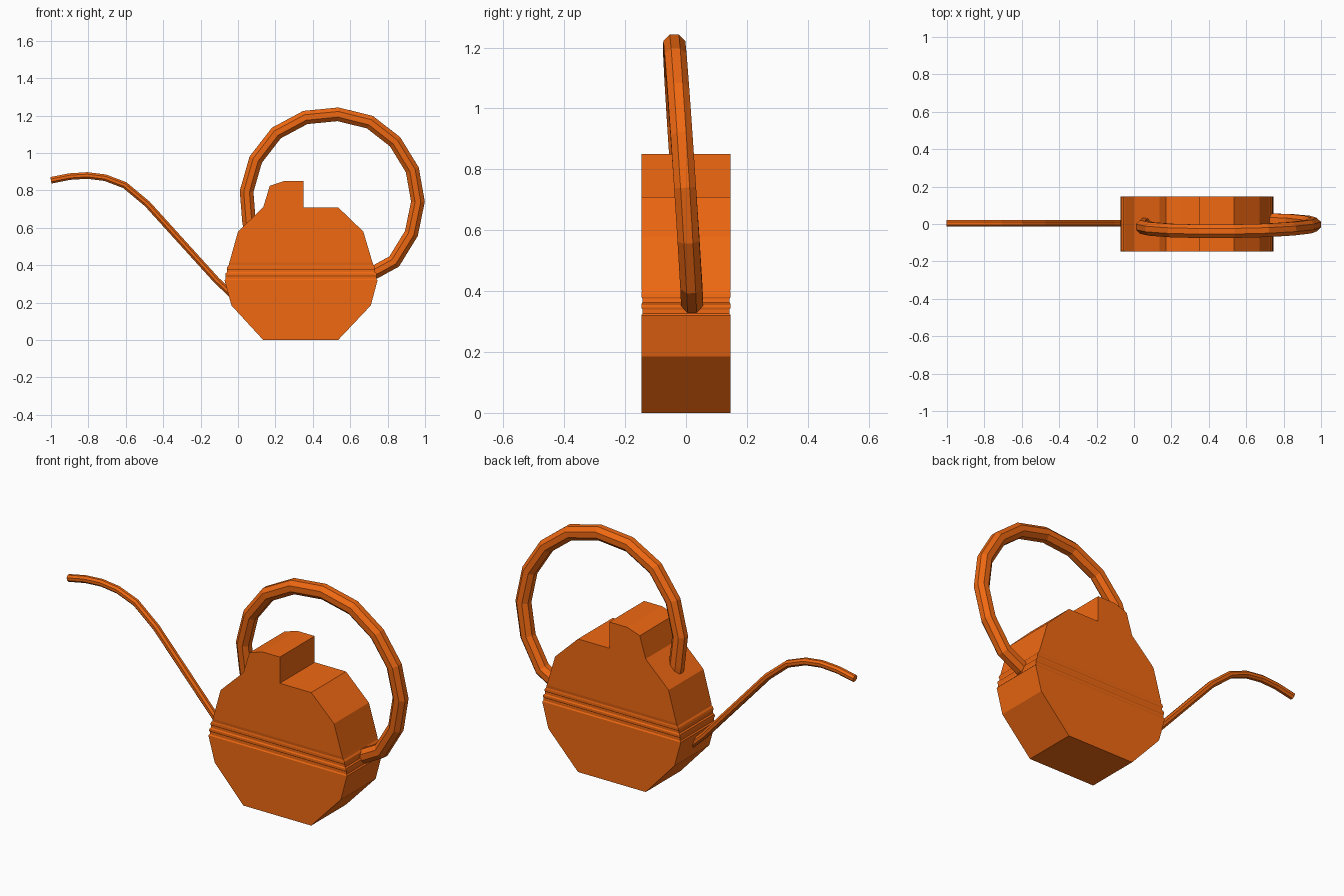
import bpy, bmesh, math
from mathutils import Vector

if "Cube" in bpy.data.objects:
    bpy.data.objects.remove(bpy.data.objects["Cube"])

orange = bpy.data.materials.new("orange_paint")
orange.diffuse_color = (0.87, 0.14, 0.006, 1)
orange.use_nodes = True
orange.node_tree.nodes["Principled BSDF"].inputs["Base Color"].default_value = orange.diffuse_color


def finish(name, bm):
    bmesh.ops.recalc_face_normals(bm, faces=bm.faces)
    mesh = bpy.data.meshes.new(name)
    bm.to_mesh(mesh)
    bm.free()
    mesh.materials.append(orange)
    obj = bpy.data.objects.new(name, mesh)
    bpy.context.collection.objects.link(obj)
    return obj


def loft(name, rings):
    """Skin closed rings of points and cap both ends."""
    bm = bmesh.new()
    loops = [[bm.verts.new(p) for p in ring] for ring in rings]
    n = len(loops[0])
    for a, b in zip(loops, loops[1:]):
        for i in range(n):
            j = (i + 1) % n
            bm.faces.new((a[i], a[j], b[j], b[i]))
    bm.faces.new(loops[0][::-1])
    bm.faces.new(loops[-1])
    bmesh.ops.dissolve_degenerate(bm, dist=1e-5, edges=bm.edges)
    return finish(name, bm)


def tube(name, path, radius, sides=8):
    """Flat-sided tube with mitred joints along a path."""
    pts = [Vector(p) for p in path]
    rings = []
    for i, p in enumerate(pts):
        d0 = (p - pts[max(i - 1, 0)]).normalized()
        d1 = (pts[min(i + 1, len(pts) - 1)] - p).normalized()
        t = (d0 + d1).normalized()
        miter = 1 / max(t.dot(d0 if i else d1), 0.7)
        u = t.cross(Vector((0, 1, 0))).normalized()
        v = t.cross(u)
        ring = []
        for k in range(sides):
            a = 2 * math.pi * (k + 0.5) / sides
            ring.append(p + u * math.cos(a) * radius * miter + v * math.sin(a) * radius)
        rings.append(ring)
    return loft(name, rings)


# Body: rectangular slices (z, left x, right x, half depth), with band grooves and filler neck
W = 0.147
slices = [
    (0.0, 0.135, 0.535, W), (0.185, -0.035, 0.71, W), (0.305, -0.068, 0.742, W),
    (0.32, -0.072, 0.746, W), (0.326, -0.066, 0.740, W - 0.004),
    (0.34, -0.066, 0.740, W - 0.004), (0.346, -0.068, 0.742, W),
    (0.357, -0.066, 0.740, W), (0.363, -0.059, 0.733, W - 0.004),
    (0.375, -0.058, 0.731, W - 0.004), (0.381, -0.060, 0.733, W),
    (0.392, -0.057, 0.731, W), (0.40, -0.050, 0.724, W - 0.002),
    (0.415, -0.046, 0.719, W),
    (0.58, 0.0, 0.67, W), (0.71, 0.135, 0.535, W), (0.71, 0.135, 0.35, W),
    (0.825, 0.17, 0.35, W), (0.85, 0.245, 0.35, W),
]
loft("body", [[(l, -d, z), (r, -d, z), (r, d, z), (l, d, z)] for z, l, r, d in slices])

# Handle: big hoop leaning slightly out of the body's plane
hoop = [(0.068, 0.58), (0.058, 0.64), (0.046, 0.795), (0.095, 0.965), (0.205, 1.107),
        (0.36, 1.19), (0.535, 1.207), (0.705, 1.165), (0.84, 1.06), (0.932, 0.91),
        (0.962, 0.74), (0.927, 0.57), (0.835, 0.42), (0.735, 0.365), (0.67, 0.345)]
tube("handle", [(x, 0.046 - 0.067 * z + 0.01 * (x - 0.9), z) for x, z in hoop], 0.039)

# Spout: thin curved pipe
pipe = [(-1.0, 0.854), (-0.9, 0.874), (-0.805, 0.88), (-0.71, 0.868), (-0.605, 0.828),
        (-0.485, 0.728), (-0.115, 0.32), (-0.02, 0.23)]
tube("spout", [(x, 0.003, z) for x, z in pipe], 0.019)
